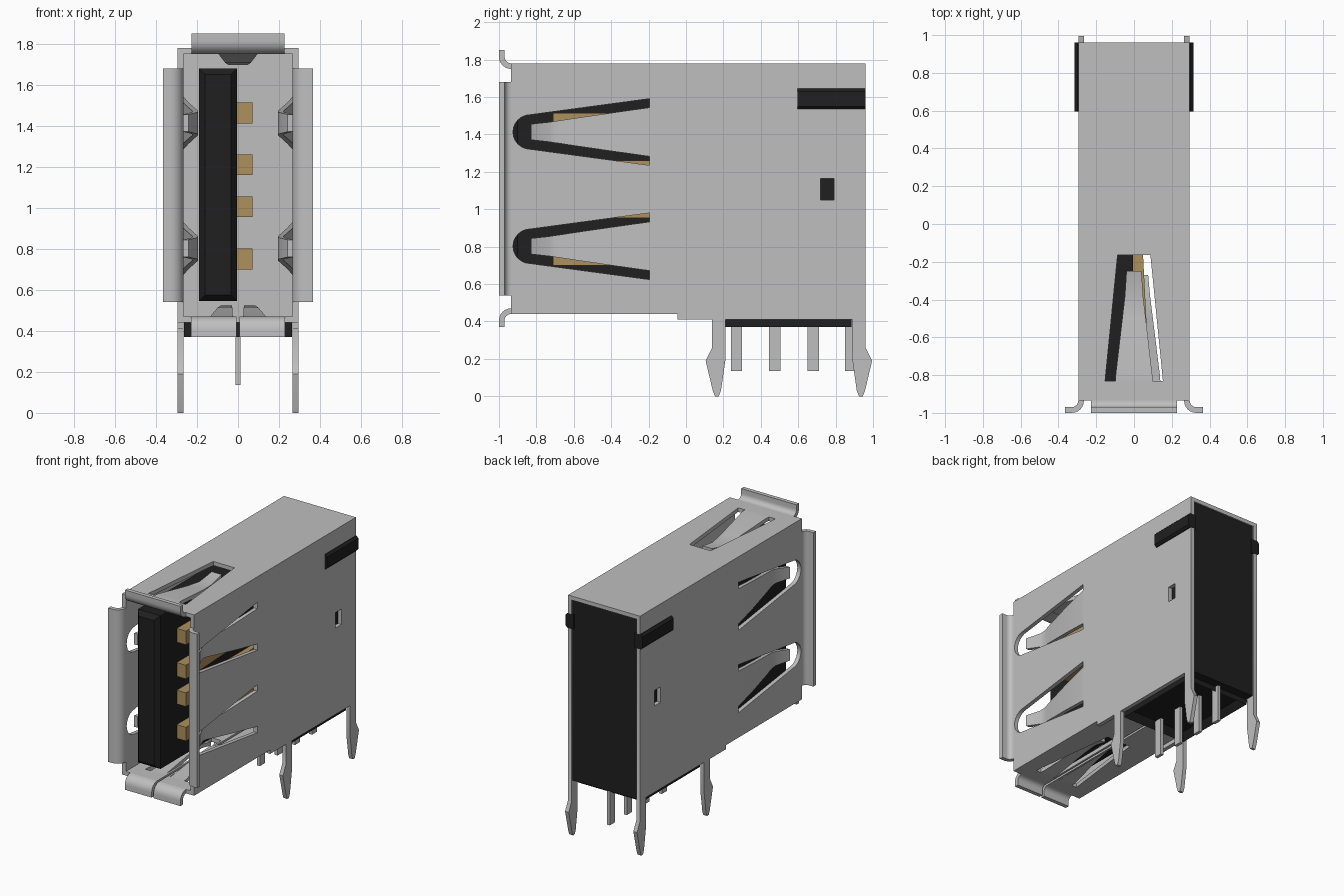
import bpy, bmesh, math
from mathutils import Vector

if "Cube" in bpy.data.objects:
    bpy.data.objects.remove(bpy.data.objects["Cube"])


def material(name, rgb):
    m = bpy.data.materials.new(name)
    m.diffuse_color = (*rgb, 1)
    m.use_nodes = True
    m.node_tree.nodes["Principled BSDF"].inputs["Base Color"].default_value = m.diffuse_color
    return m


METAL = material("grey metal", (0.52, 0.52, 0.52))
BLACK = material("black plastic", (0.014, 0.014, 0.014))
GOLD = material("gold contact", (0.42, 0.28, 0.11))


def finish(name, bm, mat):
    bmesh.ops.recalc_face_normals(bm, faces=bm.faces)
    me = bpy.data.meshes.new(name)
    bm.to_mesh(me)
    bm.free()
    me.materials.append(mat)
    me.shade_smooth()
    me.set_sharp_from_angle(angle=math.radians(32))
    ob = bpy.data.objects.new(name, me)
    bpy.context.scene.collection.objects.link(ob)
    return ob


def loft(sections):
    """Closed solid through equal-length point loops."""
    bm = bmesh.new()
    rings = [[bm.verts.new(p) for p in s] for s in sections]
    n = len(rings[0])
    for a, b in zip(rings, rings[1:]):
        for i in range(n):
            j = (i + 1) % n
            bm.faces.new((a[i], a[j], b[j], b[i]))
    bm.faces.new(rings[0])
    bm.faces.new(rings[-1])
    bmesh.ops.recalc_face_normals(bm, faces=bm.faces)
    return bm


def prism(name, profile, w0, w1, place, mat):
    return finish(name, loft([[place(a, b, w) for a, b in profile] for w in (w0, w1)]), mat)


def box(name, x, y, z, mat):
    prof = [(x[0], y[0]), (x[1], y[0]), (x[1], y[1]), (x[0], y[1])]
    return prism(name, prof, z[0], z[1], lambda a, b, w: (a, b, w), mat)


def plate(name, loops, w0, w1, place):
    """Flat sheet: first loop is the outline, the rest are holes."""
    cu = bpy.data.curves.new(name, 'CURVE')
    cu.dimensions = '2D'
    cu.fill_mode = 'BOTH'
    cu.extrude = (w1 - w0) / 2
    for loop in loops:
        sp = cu.splines.new('POLY')
        sp.points.add(len(loop) - 1)
        for p, (a, b) in zip(sp.points, loop):
            p.co = (a, b, 0, 1)
        sp.use_cyclic_u = True
    tmp = bpy.data.objects.new(name + "_tmp", cu)
    bpy.context.scene.collection.objects.link(tmp)
    me = bpy.data.meshes.new_from_object(tmp.evaluated_get(bpy.context.evaluated_depsgraph_get()))
    bpy.data.objects.remove(tmp)
    bm = bmesh.new()
    bm.from_mesh(me)
    bpy.data.meshes.remove(me)
    bmesh.ops.remove_doubles(bm, verts=bm.verts, dist=0.0005)
    for v in bm.verts:
        v.co = Vector(place(v.co.x, v.co.y, v.co.z + (w0 + w1) / 2))
    return finish(name, bm, METAL)


def finger(name, stations, place, t=0.028):
    """Bent spring tongue; stations are (along, low, high, inward depth)."""
    return finish(name, loft([[place(s, lo, d), place(s, hi, d), place(s, hi, d + t), place(s, lo, d + t)]
                              for s, lo, hi, d in stations]), METAL)


def flange(name, w0, w1, place):
    """Lip that curls outward at the mouth; profile is (outward, y)."""
    arc = [math.radians(a) for a in range(0, 91, 15)]
    outer = [(0.035 - 0.065 * math.cos(a), -0.935 - 0.065 * math.sin(a)) for a in arc]
    inner = [(0.035 - 0.035 * math.cos(a), -0.935 - 0.035 * math.sin(a)) for a in arc]
    prism(name, outer + [(0.07, -1.0), (0.07, -0.97)] + inner[::-1], w0, w1, place, METAL)


# Side walls with mounting legs, spring slots and rear window
leg = [(0.14, 0.41), (0.14, 0.26), (0.105, 0.19), (0.143, 0.03), (0.155, 0.0),
       (0.175, 0.0), (0.187, 0.03), (0.21, 0.19), (0.21, 0.41)]
rear_leg = [(1.1 - y, z) for y, z in leg][::-1][:-2]
outline = [(-0.935, 0.44), (-0.045, 0.44), (-0.045, 0.41)] + leg + rear_leg + [
    (0.96, 0.26), (0.96, 1.535), (0.595, 1.535), (0.595, 1.645), (0.96, 1.645),
    (0.96, 1.78), (-0.935, 1.78)]
window = [(0.72, 1.05), (0.79, 1.05), (0.79, 1.165), (0.72, 1.165)]


def slot(zc):
    nose = [(-0.833 - 0.092 * math.sin(math.radians(a)), zc + 0.092 * math.cos(math.radians(a)))
            for a in range(0, 181, 15)]
    return [(-0.195, zc - 0.178), (-0.195, zc + 0.178)] + nose


for side, s in (("left", -1), ("right", 1)):
    wall = lambda a, b, w, s=s: (s * w, a, b)
    plate(side + "_wall", [outline, window, slot(1.413), slot(0.802)], 0.265, 0.295, wall)
    for level, zc in (("upper", 1.413), ("lower", 0.802)):
        st = [(-0.18, 0.13, 0), (-0.2, 0.13, 0), (-0.4, 0.102, 0.025), (-0.62, 0.07, 0.06),
              (-0.67, 0.062, 0.07), (-0.70, 0.058, 0.073), (-0.73, 0.053, 0.07), (-0.83, 0.042, 0.025)]
        finger(f"{side}_{level}_spring", [(y, zc - h, zc + h, d) for y, h, d in st],
               lambda a, b, d, s=s: (s * (0.295 - d), a, b))
    flange(side + "_lip", 0.54, 1.68, lambda o, y, w, s=s: (s * (0.295 + o), y, w))
    # Black latch block showing through the rear notch
    prism(side + "_latch", [(0.25, 1.535), (0.3, 1.535), (0.315, 1.55), (0.315, 1.63), (0.3, 1.645), (0.25, 1.645)],
          0.595, 0.96, lambda a, b, w, s=s: (s * a, w, b), BLACK)

    # Half of the split floor, with its spring and lip
    floor = lambda a, b, w, s=s: (s * a, b, w)
    plate(side + "_floor", [[(0.008, -0.935), (0.265, -0.935), (0.265, 0.205), (0.008, 0.205)],
                            [(0.022, -0.83), (0.18, -0.83), (0.10, -0.165), (0.022, -0.165)]], 0.44, 0.47, floor)
    finger(side + "_floor_spring",
           [(-0.84, 0.025, 0.14, 0), (-0.8, 0.025, 0.137, 0), (-0.5, 0.028, 0.1, 0.045),
            (-0.38, 0.03, 0.085, 0.055), (-0.27, 0.033, 0.075, 0.03)],
           lambda a, b, d, s=s: (s * b, a, 0.44 + d))
    flange(side + "_floor_lip", 0.008, 0.228, lambda o, y, w, s=s: (s * w, y, 0.44 - o))

# Roof with spring and lip
plate("roof", [[(-0.265, -0.935), (0.265, -0.935), (0.265, 0.96), (-0.265, 0.96)],
               [(-0.153, -0.83), (0.153, -0.83), (0.087, -0.165), (-0.087, -0.165)]],
      1.75, 1.78, lambda a, b, w: (a, b, w))
finger("roof_spring", [(y, -h, h, d) for y, h, d in
                       ((-0.84, 0.1, 0), (-0.8, 0.097, 0), (-0.5, 0.062, 0.045), (-0.38, 0.048, 0.055), (-0.25, 0.04, 0.03))],
       lambda a, b, d: (b, a, 1.78 - d))
flange("roof_lip", -0.227, 0.227, lambda o, y, w: (w, y, 1.78 + o))

# Metal wall at the back of the socket
box("socket_back_plate", (-0.265, 0.265), (0.18, 0.21), (0.44, 1.75), METAL)

# Rear housing with recessed underside
bm = loft([[(x, y, z) for y, z in ((0.212, 0.37), (0.885, 0.37), (0.885, 0.41), (0.95, 0.41), (0.95, 1.75), (0.212, 1.75))]
           for x in (-0.264, 0.264)])
under = [f for f in bm.faces if f.calc_center_median().z < 0.375]
bmesh.ops.inset_individual(bm, faces=under, thickness=0.05, depth=-0.05)
finish("rear_housing", bm, BLACK)


# Tongue with chamfered front
def tongue_ring(y, i):
    return [(-0.19 + i, y, 0.545 + i), (-0.005 - i, y, 0.545 + i), (-0.005 - i, y, 1.68 - i), (-0.19 + i, y, 1.68 - i)]


finish("tongue", loft([tongue_ring(-0.935, 0.03), tongue_ring(-0.9, 0), tongue_ring(0.22, 0)]), BLACK)

# Contacts on the tongue and pins below
for i, zc in enumerate((0.75, 1.005, 1.21, 1.463)):
    prism(f"contact_{i + 1}", [(-0.01, -0.71), (0.07, -0.71), (0.07, -0.6), (0.03, 0.19), (-0.01, 0.19)],
          zc - 0.051, zc + 0.051, lambda a, b, w: (a, b, w), GOLD)
for i, y in enumerate((0.27, 0.475, 0.68, 0.88)):
    box(f"pin_{i + 1}", (-0.012, 0.012), (y - 0.03, y + 0.03), (0.135, 0.5), METAL)
